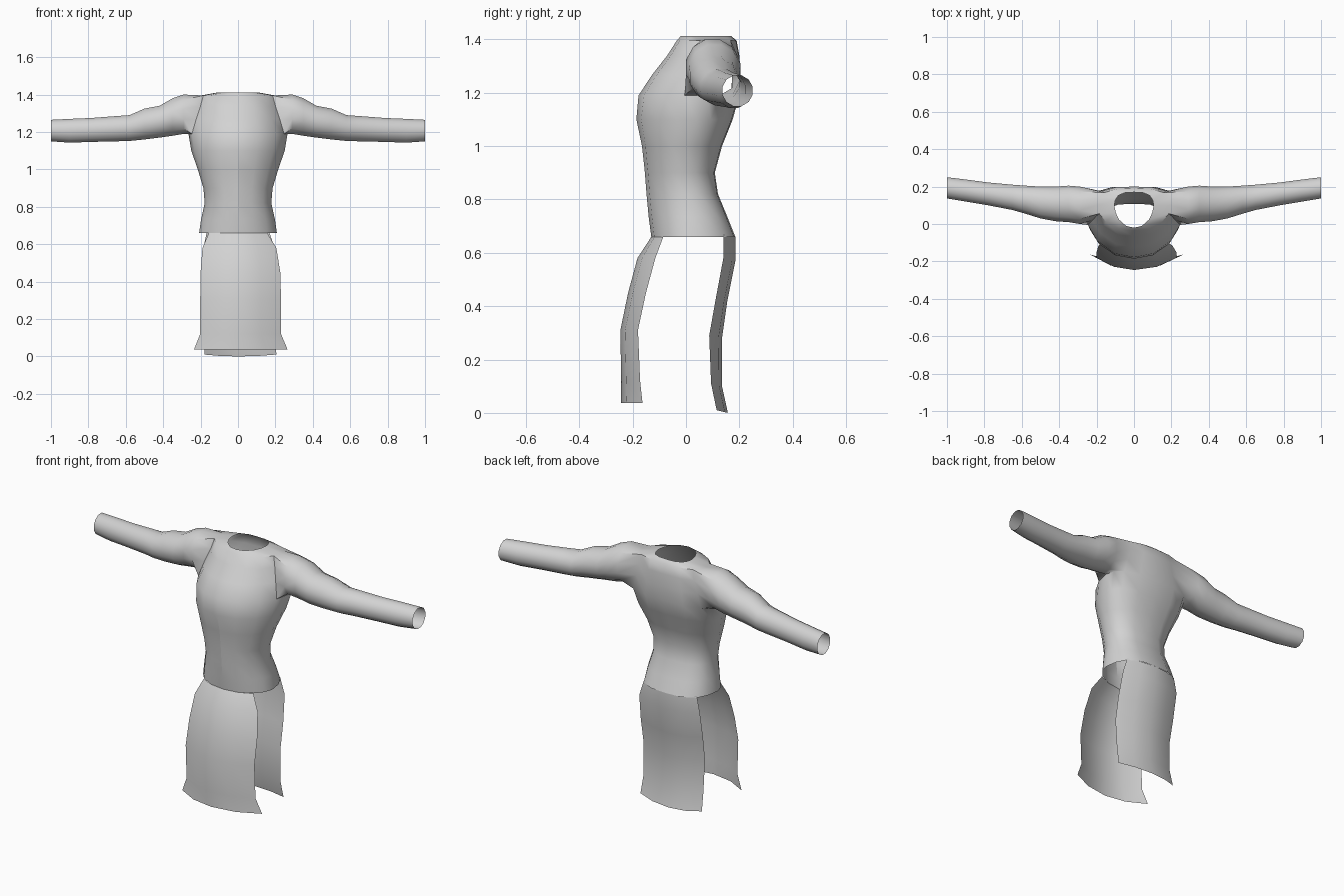
import bpy, bmesh, math

if "Cube" in bpy.data.objects:
    bpy.data.objects.remove(bpy.data.objects["Cube"])

cloth = bpy.data.materials.new("grey_cloth")
cloth.diffuse_color = (0.65, 0.65, 0.65, 1)
cloth.use_nodes = True
cloth.node_tree.nodes["Principled BSDF"].inputs["Base Color"].default_value = cloth.diffuse_color


def finish(bm, name, angle):
    me = bpy.data.meshes.new(name)
    bm.to_mesh(me)
    bm.free()
    me.materials.append(cloth)
    ob = bpy.data.objects.new(name, me)
    bpy.context.collection.objects.link(ob)
    bpy.ops.object.select_all(action='DESELECT')
    ob.select_set(True)
    bpy.context.view_layer.objects.active = ob
    bpy.ops.object.shade_smooth_by_angle(angle=math.radians(angle))
    return ob


# Half of the body cross-section, from centre front round to centre back
SECTION = [(0, 1), (.4, .92), (.75, .65), (.93, .33), (1, 0),
           (.95, -.4), (.8, -.75), (.45, -.97), (0, -1)]
# Body rings: height, half width, front y, back y, y of the widest point
RINGS = [(1.412, .105, -.02, .17, .10), (1.395, .20, -.035, .19, .10),
         (1.34, .215, -.07, .20, .10), (1.27, .24, -.125, .20, .09),
         (1.19, .265, -.178, .20, .08), (1.10, .25, -.186, .175, .04),
         (1.00, .215, -.165, .135, 0), (.90, .185, -.154, .108, -.01),
         (.82, .178, -.148, .12, 0), (.735, .197, -.14, .155, .01),
         (.66, .208, -.13, .185, .01)]
# Sleeve rings: x, bottom z, top z, front y, back y
SLEEVE = [(.29, 1.19, 1.40, .0, .20), (.35, 1.18, 1.38, .01, .205),
          (.42, 1.17, 1.34, .015, .20), (.50, 1.16, 1.325, .03, .20),
          (.58, 1.152, 1.29, .055, .205), (.65, 1.15, 1.285, .075, .21),
          (.78, 1.147, 1.275, .10, .222), (.90, 1.143, 1.27, .12, .238),
          (1.0, 1.15, 1.265, .137, .25)]

# Tunic: lofted body with open neck, hem and armholes
bm = bmesh.new()
grid = []
for z, w, f, b, c in RINGS:
    row = []
    for j in range(16):
        px, py = SECTION[j if j <= 8 else 16 - j]
        x = w * px * (1 if j <= 8 else -1)
        y = c - py * (c - f if py > 0 else b - c)
        row.append(bm.verts.new((x, y, z)))
    grid.append(row)
for i in range(len(RINGS) - 1):
    for j in range(16):
        k = min(j, 15 - j)
        if 1 <= i < 4 and 3 <= k < 6:
            continue                      # armhole
        n = (j + 1) % 16
        bm.faces.new((grid[i][j], grid[i + 1][j], grid[i + 1][n], grid[i][n]))

# Sleeves grown from the armhole edges
hole = [(1, 3), (1, 4), (1, 5), (1, 6), (2, 6), (3, 6),
        (4, 6), (4, 5), (4, 4), (4, 3), (3, 3), (2, 3)]
for side in (1, -1):
    last = [grid[i][j if side > 0 else 16 - j] for i, j in hole]
    for x, z0, z1, y0, y1 in SLEEVE:
        ring = []
        for k in range(12):
            a = math.radians(135 - 30 * k)
            y = (y0 + y1) / 2 + (y1 - y0) / 2 * math.cos(a) / .966
            z = (z0 + z1) / 2 + (z1 - z0) / 2 * math.sin(a) / .966
            ring.append(bm.verts.new((side * x, y, z)))
        for k in range(12):
            n = (k + 1) % 12
            bm.faces.new((last[k], last[n], ring[n], ring[k]))
        last = ring
bmesh.ops.recalc_face_normals(bm, faces=bm.faces)

# Centre front seam below the chest
seam = [bm.edges.get((grid[i][0], grid[i + 1][0])) for i in range(5, 9)]
bmesh.ops.split_edges(bm, edges=seam)
finish(bm, "tunic", 50)


# Skirt panels: height, left x, right x, centre y, edge y
def panel(name, rows, drop, outward):
    bm = bmesh.new()
    last = None
    for z, xl, xr, yc, ye in rows:
        row = []
        for u in (-1, -.53, 0, .53, 1):
            t = abs(u) ** 2.1
            x = (xl + xr) / 2 * abs(u) + (xr - xl) / 2 * u
            row.append(bm.verts.new((x, yc + (ye - yc) * t, z + drop * t)))
        if last:
            for k in range(4):
                bm.faces.new((last[k], row[k], row[k + 1], last[k + 1]))
        last = row
    bm.normal_update()
    if sum(f.normal.y for f in bm.faces) * outward < 0:
        bmesh.ops.reverse_faces(bm, faces=bm.faces)
    finish(bm, name, 50)


panel("front_skirt_panel", [
    (.66, -.156, .156, -.13, -.085), (.58, -.19, .205, -.182, -.115),
    (.45, -.20, .226, -.217, -.15), (.31, -.202, .23, -.246, -.18),
    (.12, -.202, .23, -.243, -.172), (.037, -.235, .265, -.243, -.163)], 0, -1)
panel("back_skirt_panel", [
    (.66, -.166, .166, .185, .14), (.57, -.185, .195, .185, .14),
    (.42, -.185, .205, .155, .112), (.28, -.18, .205, .135, .087),
    (.10, -.175, .20, .135, .094), (0, -.18, .205, .157, .115)], .01, 1)
